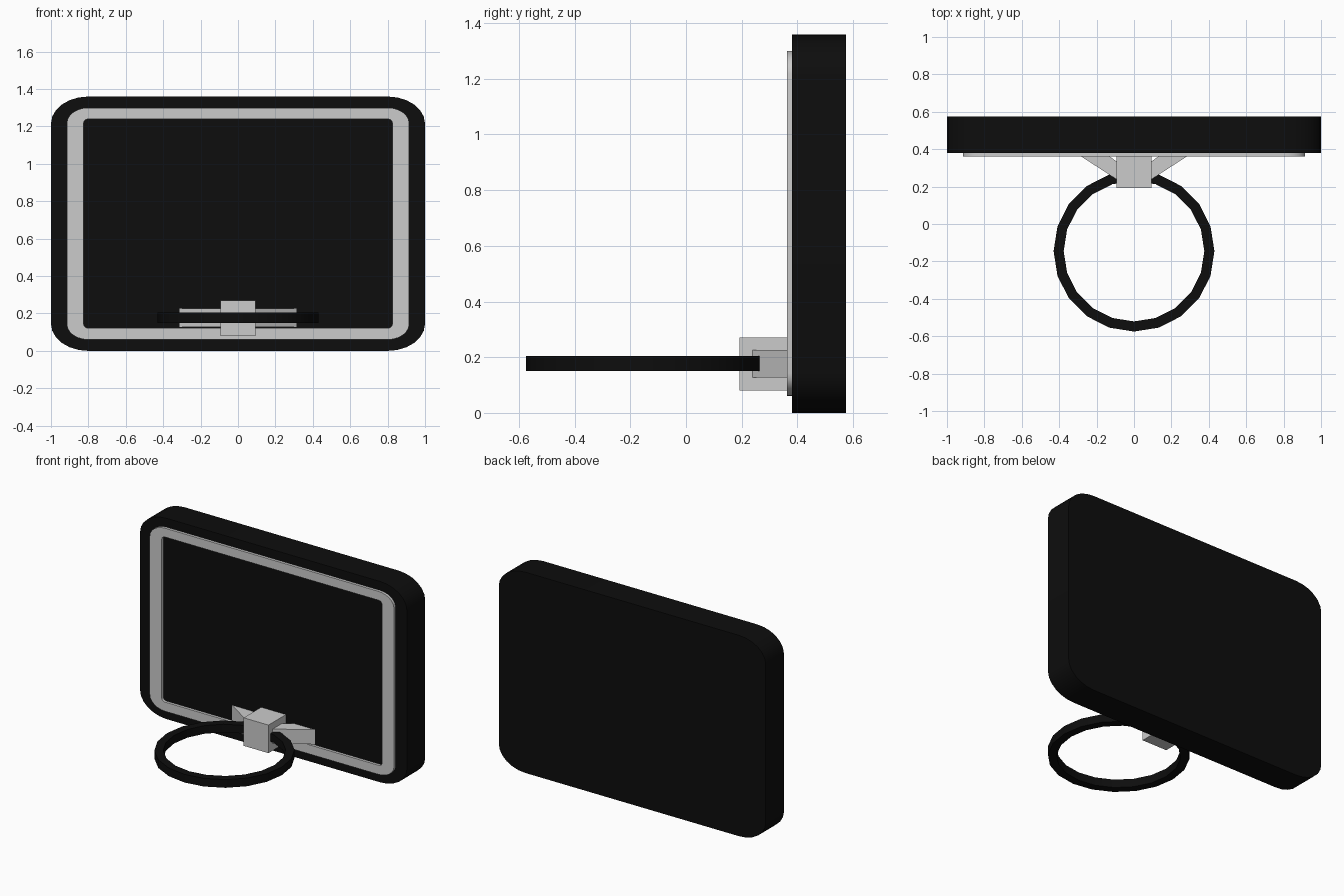
import bpy, bmesh, math

if "Cube" in bpy.data.objects:
    bpy.data.objects.remove(bpy.data.objects["Cube"])

black = bpy.data.materials.new("black")
black.diffuse_color = (0.004, 0.004, 0.004, 1)
black.use_nodes = True
black.node_tree.nodes["Principled BSDF"].inputs["Base Color"].default_value = black.diffuse_color


def finish(name, bm, mat=None, smooth=True):
    bmesh.ops.recalc_face_normals(bm, faces=bm.faces)
    me = bpy.data.meshes.new(name)
    bm.to_mesh(me)
    bm.free()
    ob = bpy.data.objects.new(name, me)
    bpy.context.collection.objects.link(ob)
    if mat:
        me.materials.append(mat)
    if smooth:
        me.shade_smooth()
        me.set_sharp_from_angle(angle=math.radians(30))
    return ob


def rounded_rect(hx, z0, z1, rx, rz, steps=6):
    """Outline in x,z with elliptical corners."""
    pts = []
    corners = [(hx - rx, z1 - rz), (rx - hx, z1 - rz), (rx - hx, z0 + rz), (hx - rx, z0 + rz)]
    for k, (cx, cz) in enumerate(corners):
        for i in range(steps + 1):
            a = math.pi / 2 * (k + i / steps)
            pts.append((cx + rx * math.cos(a), cz + rz * math.sin(a)))
    return pts


def bridge_loops(bm, loops, closed):
    """Join vertex loops of equal length with quads; closed also joins last to first."""
    n = len(loops[0])
    for k in range(len(loops) if closed else len(loops) - 1):
        a, b = loops[k], loops[(k + 1) % len(loops)]
        for i in range(n):
            j = (i + 1) % n
            bm.faces.new((a[i], a[j], b[j], b[i]))


def prism(name, bottom, top, mat=None, smooth=True):
    bm = bmesh.new()
    loops = [[bm.verts.new(p) for p in ring] for ring in (bottom, top)]
    bridge_loops(bm, loops, False)
    for ring in loops:
        bm.faces.new(ring)
    return finish(name, bm, mat, smooth)


# Backboard slab with rounded corners
outline = rounded_rect(1.0, 0.0, 1.36, 0.2, 0.145)
prism("backboard", [(x, 0.38, z) for x, z in outline],
      [(x, 0.575, z) for x, z in outline], black)

# Raised grey border on the front face
outer = rounded_rect(0.915, 0.06, 1.30, 0.115, 0.083)
inner = rounded_rect(0.825, 0.122, 1.24, 0.026, 0.02)
bm = bmesh.new()
loops = [[bm.verts.new((x, y, z)) for x, z in o]
         for o, y in ((outer, 0.39), (outer, 0.362), (inner, 0.362), (inner, 0.39))]
bridge_loops(bm, loops, True)
finish("border_frame", bm)

# Hoop: square section swept round 20 sides
bm = bmesh.new()
loops = []
for i in range(20):
    a = math.tau * i / 20
    loops.append([bm.verts.new((r * math.cos(a), -0.145 + r * math.sin(a), z))
                  for r, z in ((0.43, 0.15), (0.43, 0.205), (0.376, 0.205), (0.376, 0.15))])
bridge_loops(bm, loops, True)
finish("hoop_ring", bm, black)

# Central mounting block
block = [(-0.093, 0.193), (0.093, 0.193), (0.093, 0.38), (-0.093, 0.38)]
prism("mount_block", [(x, y, 0.08) for x, y in block],
      [(x, y, 0.27) for x, y in block], smooth=False)

# Splayed brace arms on both sides of the block
arm = [(0.08, 0.23), (0.315, 0.382), (0.16, 0.382), (0.08, 0.325)]
for side, s in (("right", 1), ("left", -1)):
    prism(side + "_brace_arm", [(s * x, y, 0.127) for x, y in arm],
          [(s * x, y, 0.226) for x, y in arm], smooth=False)
